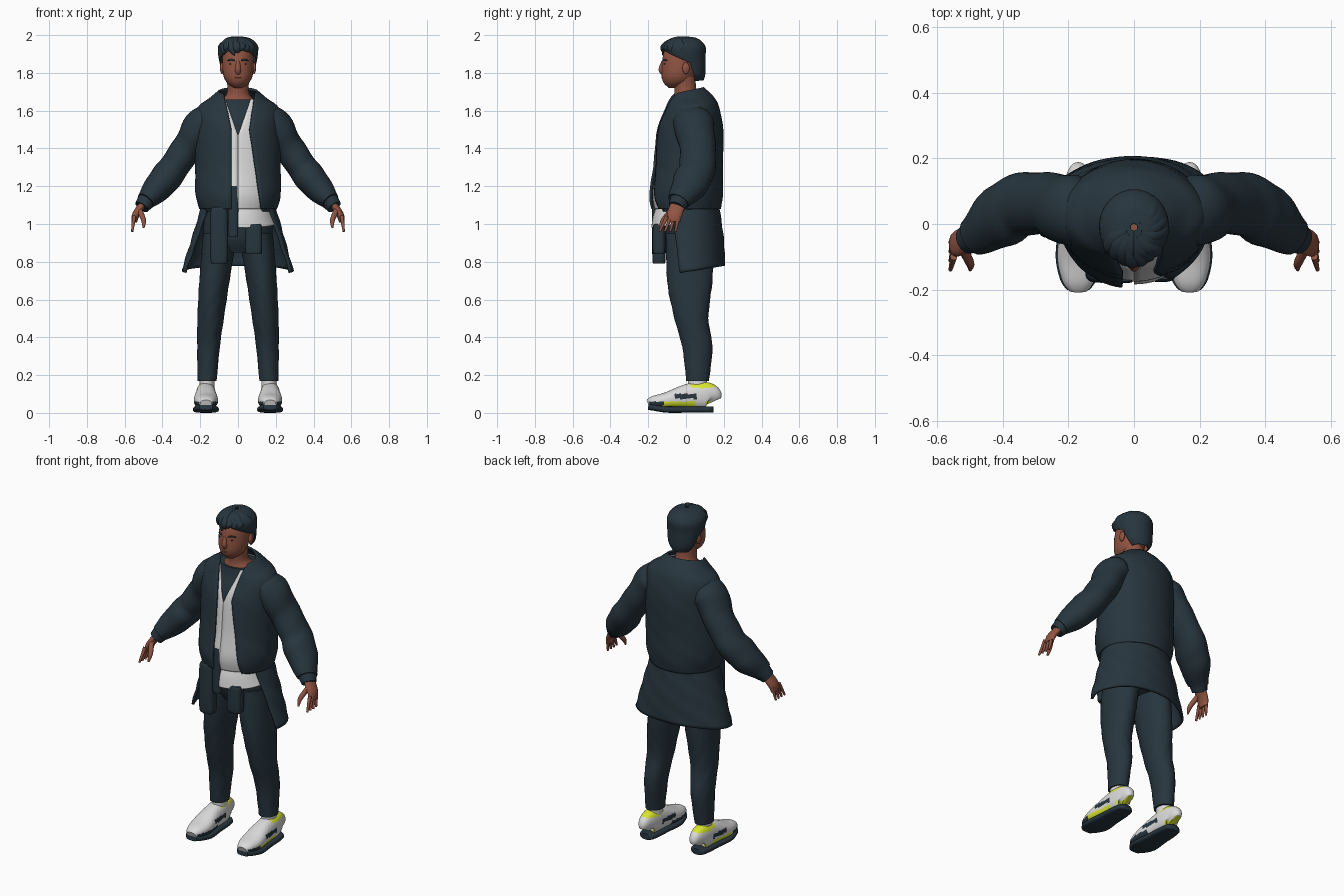
import bpy, bmesh, random
from math import sin, cos, asin, radians, pi, copysign
from mathutils import Vector

cube = bpy.data.objects.get("Cube")
if cube:
    bpy.data.objects.remove(cube, do_unlink=True)
random.seed(4)


def material(name, *rgb):
    colour = (*rgb, 1)
    mat = bpy.data.materials.new(name)
    mat.use_nodes = True
    mat.diffuse_color = colour
    mat.node_tree.nodes["Principled BSDF"].inputs["Base Color"].default_value = colour
    return mat


NAVY = material("dark navy", .02, .036, .048)
SKIN = material("warm brown skin", .28, .09, .055)
LIP = material("dark brown lips", .2, .06, .04)
WHITE = material("off white", .7, .7, .7)
LIME = material("lime yellow", .7, .8, .03)
SIDE_AXIS = Vector((0, 1, 0))
UP_AXIS = Vector((0, 0, 1))


def spline(rows, steps):
    """Smoothly fill in rows of numbers between the given ones."""
    out = []
    last = len(rows) - 1
    for i in range(last):
        before, start, end, after = (rows[min(max(j, 0), last)] for j in range(i - 1, i + 3))
        for k in range(steps):
            t = k / steps
            row = []
            for a, b, c, d in zip(before, start, end, after):
                curve = 2 * a - 5 * b + 4 * c - d + t * (3 * b - 3 * c + d - a)
                row.append(b + t / 2 * (c - a + t * curve))
            out.append(row)
    return out + [list(rows[last])]


def bridge(name, rings, materials, closed=True, thick=0, rule=None):
    """Join rings of points into one smooth object."""
    bm = bmesh.new()
    loops = [[bm.verts.new(point) for point in ring] for ring in rings]
    count = len(loops[0])
    for lower, upper in zip(loops, loops[1:]):
        for j in range(count if closed else count - 1):
            k = (j + 1) % count
            bm.faces.new((lower[j], lower[k], upper[k], upper[j]))
    if closed:
        bm.faces.new(loops[0])
        bm.faces.new(loops[-1])
    bmesh.ops.recalc_face_normals(bm, faces=bm.faces)
    if rule:
        for face in bm.faces:
            face.material_index = rule(face.calc_center_median())
    mesh = bpy.data.meshes.new(name)
    bm.to_mesh(mesh)
    bm.free()
    mesh.shade_smooth()
    mesh.set_sharp_from_angle(angle=radians(50))
    for mat in materials:
        mesh.materials.append(mat)
    obj = bpy.data.objects.new(name, mesh)
    bpy.context.collection.objects.link(obj)
    if thick:
        solid = obj.modifiers.new("Thickness", "SOLIDIFY")
        solid.thickness = thick
        solid.offset = 0


def bend(value, power):
    return copysign(abs(value) ** power, value)


def nowhere(z):
    return 0


def loft(name, rows, mat, side=1, x=nowhere, gap=None, tilt=nowhere,
         grow=0, seg=48, power=1, thick=0, wave=0):
    """Stacked ellipses given as height, y centre, half width and half depth."""
    rings = []
    for z, y, width, depth in spline(rows, 6):
        width, depth = width + grow, depth + grow
        first, last = gap(z, width) if gap else (0, 2 * pi)
        ring = []
        for j in range(seg):
            a = first + (last - first) * j / (seg - 1 if gap else seg)
            fold = 1 + wave * sin(5 * a + 22 * z) * cos(31 * z + 2 * a)
            ring.append((side * (x(z) + fold * width * bend(sin(a), power)),
                         y - fold * depth * bend(cos(a), power),
                         z - tilt(z) * cos(a)))
        rings.append(ring)
    bridge(name, rings, [mat], closed=not gap, thick=thick)


def tube(name, rows, materials, side=1, wide=1, seg=20, ref=SIDE_AXIS,
         power=1, steps=6, rule=None, wave=0):
    """Ellipse swept along points, each with a half width and maybe a half depth."""
    rows = spline(rows, steps)
    path = [Vector(row[:3]) for row in rows]
    rings = []
    for i, (centre, row) in enumerate(zip(path, rows)):
        ahead, behind = path[min(i + 1, len(path) - 1)], path[max(i - 1, 0)]
        normal = (ahead - behind).cross(ref).normalized()
        across = normal.cross(ahead - behind).normalized()
        width = row[3]
        depth = row[4] if len(row) > 4 else width * wide
        ring = []
        for j in range(seg):
            a = 2 * pi * j / seg
            fold = 1 + wave * sin(i + 2 * sin(a))
            point = centre + fold * (normal * width * bend(cos(a), power)
                                     + across * depth * bend(sin(a), power))
            ring.append((side * point.x, point.y, point.z))
        rings.append(ring)
    bridge(name, rings, materials, rule=rule)


def ball(name, x, y, z, width, depth, height, mat):
    rows = [(z + height * sin(h), y, width * cos(h), depth * cos(h))
            for h in (-1.5, -1, 0, 1, 1.5)]
    loft(name, rows, mat, x=lambda z: x, seg=20)


def hanging_strip(name, x, y, top, bottom, width):
    """Flattened length of cloth with rounded ends."""
    rows = [(top + (bottom - top) * t, y, width * size, width * size * .75)
            for t, size in ((0, .8), (.15, 1), (.9, 1), (1, .75))]
    loft(name, rows, NAVY, x=lambda z: x, power=.65)


# Front openings, as start and end angles around the body
def jacket_gap(z, width):
    left = .06 + .15 * abs(z - 1.5)
    right = .035 + .2 * max(0, z - 1.5)
    return asin(left / width), 2 * pi - asin(right / width)


def neckline_gap(z, width):
    half = asin(.35 * max(0, z - 1.47) / width)
    return half, 2 * pi - half


def hair_gap(z, width):
    half = min(1.7, 20 * max(0, 1.94 - z))
    return half, 2 * pi - half


def wrap_gap(z, width):
    half = 1 + .8 * (1.1 - z)
    return half, 2 * pi - half


def tail_gap(z, width):
    return 0, 1.5


# Head and neck
loft("head", [(1.72, -.07, .02, .02), (1.75, -.05, .06, .07), (1.8, -.04, .08, .09),
              (1.9, -.02, .08, .1), (1.96, -.02, .05, .07)], SKIN)
loft("neck", [(1.64, .02, .11, .09), (1.69, 0, .06, .06), (1.78, -.01, .06, .06)], SKIN)
tube("nose", [(0, -.12, 1.86, .01), (0, -.13, 1.82, .015), (0, -.12, 1.8, .015)], [SKIN])
ball("lips", 0, -.12, 1.775, .024, .01, .008, LIP)

# Hair cap and swept locks
loft("hair_cap", [(1.76, .04, .05, .05), (1.8, .03, .08, .07), (1.88, 0, .1, .1),
                  (1.94, -.01, .1, .11), (1.98, -.01, .06, .07), (1.99, -.01, .01, .01)],
     NAVY, gap=hair_gap, thick=.006)
for i in range(20):
    around = 2 * pi * i / 20
    lock = []
    for down, size in ((.2, .014), (.65, .022), (1.1, .022), (random.uniform(1.2, 1.5), .004)):
        turn = around + down / 2
        lock.append((.096 * sin(down) * sin(turn), -.015 - .11 * sin(down) * cos(turn),
                     1.885 + .096 * cos(down), size * random.uniform(.8, 1.1)))
    tube(f"hair_lock_{i}", lock, [NAVY], wide=1.2, seg=10,
         ref=Vector((cos(around), sin(around), 0)))

# Open jacket over a V neck shirt and an undershirt
TORSO = [(1.08, 0, .2, .18), (1.16, 0, .22, .19), (1.3, .01, .22, .18), (1.5, .02, .22, .17),
         (1.61, .03, .21, .14), (1.66, .02, .15, .12), (1.7, 0, .1, .09)]
loft("jacket_body", TORSO, NAVY, gap=jacket_gap, tilt=lambda z: .2 * max(0, z - 1.6),
     seg=64, thick=.012, wave=.01)
loft("jacket_waistband", [(1.07, 0, .18, .16), (1.11, 0, .2, .17)], NAVY,
     gap=jacket_gap, thick=.015)
loft("shirt", TORSO[:-1], WHITE, gap=neckline_gap, grow=-.016, seg=64, thick=.004)
loft("undershirt", TORSO[2:-1], NAVY, grow=-.025)
loft("shirt_tail", [(1.1, 0, .17, .15), (1.05, -.01, .18, .16), (1, -.01, .2, .17)], WHITE,
     gap=tail_gap, tilt=lambda z: .2 * (1.1 - z), thick=.008)

# Garment tied around the waist
loft("waist_wrap", [(1.09, .01, .19, .16), (.92, .02, .24, .17), (.75, .02, .29, .18)], NAVY,
     gap=wrap_gap, tilt=lambda z: .08 * (1.1 - z), thick=.014, wave=.02)
hanging_strip("right_tied_sleeve", -.1, -.143, 1.09, .79, .047)
hanging_strip("left_tied_sleeve", .083, -.143, 1, .84, .044)
hanging_strip("tied_strap", -.025, -.16, 1.2, .93, .026)

# Trouser seat
loft("trouser_seat", [(.85, .02, .1, .09), (.93, .02, .18, .13), (1.08, .01, .17, .14)], NAVY)

# Trainer outline: y, top height and half width
SHOE = [(-.2, .07, .03), (-.17, .09, .05), (-.1, .11, .064), (0, .15, .055),
        (.08, .165, .05), (.13, .15, .04), (.145, .1, .02)]


def shoe_colour(centre):
    """Pick white, lime or navy for the faces of the shoe upper."""
    outward, y, z = abs(centre.x) - .17, centre.y, centre.z
    collar = y > .02 and z > .13 + .1 * abs(y - .08)
    outer_stripe = outward > 0 and -.12 < y < .05 and .035 < z < .06
    heel = y > .1 and z < .06
    if collar or outer_stripe or heel:
        return 1
    side_patch = abs(outward) > .02 and abs(y) < .06 and .075 < z < .1
    toe_guard = abs(outward) > .035 and y < -.03 and z < .06
    return 2 if side_patch or toe_guard else 0


for s, side in ((1, "left"), (-1, "right")):
    # Face details
    ball(side + "_ear", s * .085, 0, 1.825, .011, .02, .03, SKIN)
    ball(side + "_eye", s * .034, -.11, 1.848, .014, .009, .005, NAVY)
    tube(side + "_eyebrow", [(.015, -.12, 1.865, .004), (.036, -.116, 1.87, .005),
                             (.056, -.1, 1.865, .003)], [NAVY], s, ref=UP_AXIS)
    # Sleeve and cuff
    tube(side + "_sleeve", [(.12, .04, 1.57, .07), (.19, .04, 1.53, .09), (.26, .06, 1.42, .08),
                            (.34, .06, 1.3, .08), (.41, .02, 1.21, .08), (.49, -.04, 1.12, .05)],
         [NAVY], s, wide=1.2, seg=32, wave=.025)
    tube(side + "_cuff", [(.48, -.03, 1.13, .05), (.51, -.05, 1.09, .04)], [NAVY], s, wide=1.1)
    # Hand with fingers and thumb
    tube(side + "_palm", [(.5, -.04, 1.11, .02), (.54, -.06, 1.05, .02), (.55, -.06, 1.01, .015)],
         [SKIN], s, wide=2)
    for i in range(4):
        y = -.1 + .02 * i
        finger = [(.55 + .01 * t, y * (1 + .4 * t), 1.04 - .08 * t, .011 - .005 * t)
                  for t in (0, .5, 1)]
        tube(f"{side}_finger_{i + 1}", finger, [SKIN], s, seg=12)
    tube(side + "_thumb", [(.52, -.08, 1.07, .015), (.5, -.12, 1.02, .013), (.5, -.14, .98, .005)],
         [SKIN], s, seg=12)
    # Trouser leg and sock
    loft(side + "_trouser_leg", [(.17, .06, .05, .06), (.35, .06, .06, .08), (.5, .03, .07, .09),
                                 (.7, .02, .08, .12), (.95, .02, .09, .13)],
         NAVY, s, x=lambda z: .165 - .08 * z * z, wave=.03)
    loft(side + "_sock", [(.1, .06, .04, .05), (.2, .06, .04, .05)], WHITE, s, x=lambda z: .164)
    # Trainer upper and sole
    upper = [(.17, y, top / 2 + .01, width, top / 2 - .01) for y, top, width in SHOE]
    sole = [(.17, y, .018 + .15 * max(0, -y - .1), width + .005, .017) for y, top, width in SHOE]
    tube(side + "_shoe_upper", upper, [WHITE, LIME, NAVY], s, seg=56, ref=UP_AXIS,
         power=.85, steps=9, rule=shoe_colour)
    tube(side + "_shoe_sole", sole, [NAVY], s, seg=28, ref=UP_AXIS, power=.6)
